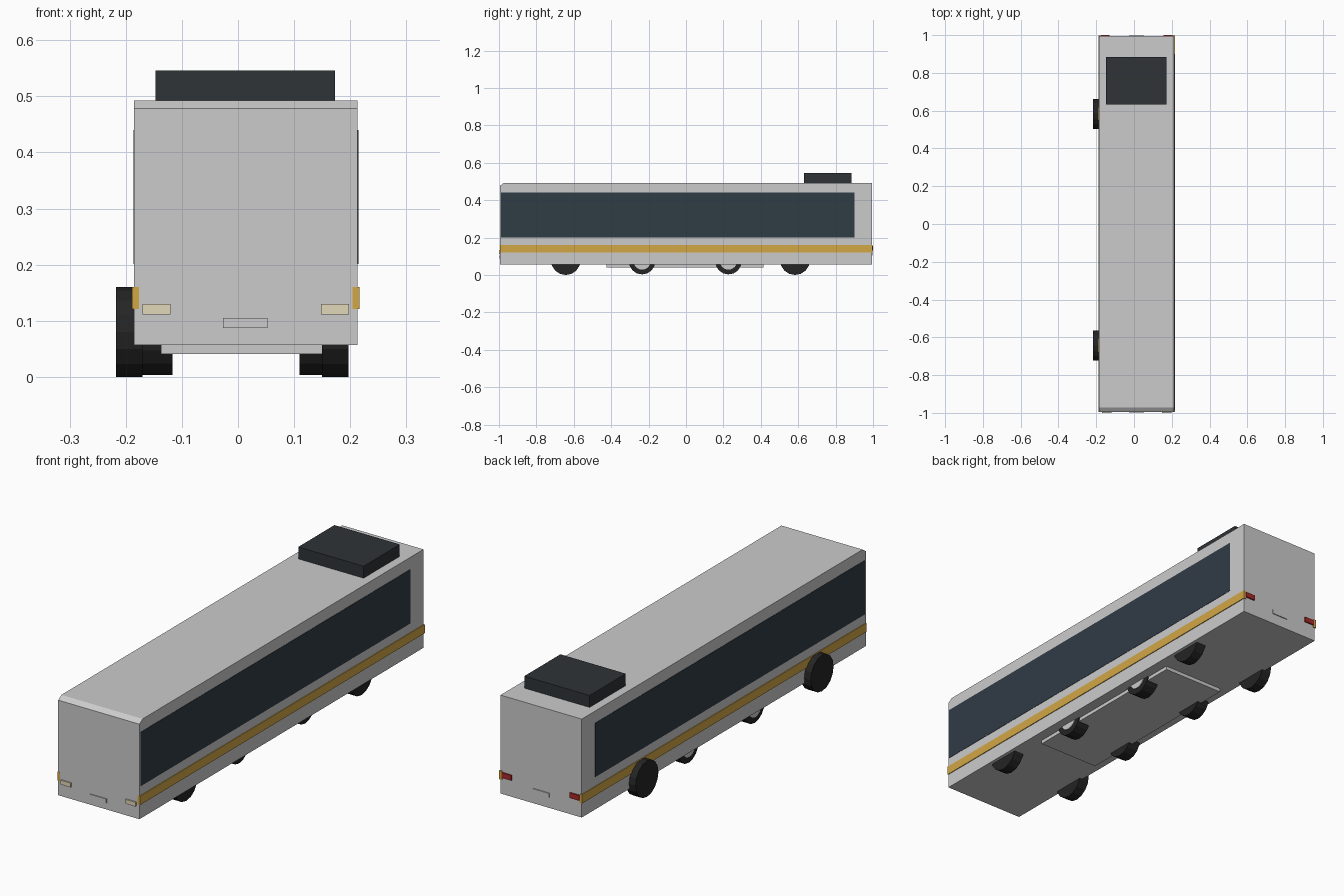
import bpy, bmesh, math
from mathutils import Matrix

if "Cube" in bpy.data.objects:
    bpy.data.objects.remove(bpy.data.objects["Cube"])


def material(name, rgb):
    m = bpy.data.materials.new(name)
    m.diffuse_color = (*rgb, 1)
    m.use_nodes = True
    m.node_tree.nodes["Principled BSDF"].inputs["Base Color"].default_value = m.diffuse_color
    return m


BLACK = material("rubber", (0.018, 0.018, 0.018))
GLASS = material("glass", (0.03, 0.045, 0.06))
GOLD = material("gold_stripe", (0.65, 0.39, 0.06))
CREAM = material("headlight_glass", (0.75, 0.68, 0.48))
RED = material("taillight_glass", (0.4, 0.02, 0.02))
DARK = material("roof_unit_paint", (0.028, 0.033, 0.037))


def finish(name, bm, mat=None):
    bmesh.ops.recalc_face_normals(bm, faces=bm.faces)
    me = bpy.data.meshes.new(name)
    bm.to_mesh(me)
    bm.free()
    if mat:
        me.materials.append(mat)
    ob = bpy.data.objects.new(name, me)
    bpy.context.collection.objects.link(ob)
    return ob


def box(name, x, y, z, mat=None):
    bm = bmesh.new()
    size = [b - a for a, b in (x, y, z)]
    mid = [(a + b) / 2 for a, b in (x, y, z)]
    bmesh.ops.create_cube(bm, size=1, matrix=Matrix.Translation(mid) @ Matrix.Diagonal((*size, 1)))
    return finish(name, bm, mat)


def disc(name, x, y, z, r, mat=None, sides=16):
    bm = bmesh.new()
    m = Matrix.Translation(((x[0] + x[1]) / 2, y, z)) @ Matrix.Rotation(math.pi / 2, 4, 'Y')
    bmesh.ops.create_cone(bm, cap_ends=True, segments=sides, radius1=r, radius2=r,
                          depth=x[1] - x[0], matrix=m)
    return finish(name, bm, mat)


# Body: side profile with a bevelled front roof edge, extruded across
X0, X1 = -0.185, 0.213
MID = (X0 + X1) / 2
bm = bmesh.new()
profile = [(-0.994, 0.057), (0.994, 0.057), (0.994, 0.493), (-0.972, 0.493), (-0.994, 0.478)]
face = bm.faces.new([bm.verts.new((X0, y, z)) for y, z in profile])
ext = bmesh.ops.extrude_face_region(bm, geom=[face])
bmesh.ops.translate(bm, vec=(X1 - X0, 0, 0),
                    verts=[v for v in ext["geom"] if isinstance(v, bmesh.types.BMVert)])
finish("bus_body", bm)

# Roof unit and underfloor tray
box("roof_air_unit", (-0.147, 0.173), (0.632, 0.885), (0.49, 0.546), DARK)
box("underfloor_tray", (-0.137, 0.165), (-0.425, 0.415), (0.041, 0.07))

# Side windows, stripes and lamps, mirrored about the body centre
for label, s in (("left", -1), ("right", 1)):
    def span(a, b):
        return tuple(sorted((MID + s * a, MID + s * b)))
    box(label + "_side_window", span(0.19, 0.2005), (-0.988, 0.9), (0.201, 0.44), GLASS)
    box(label + "_stripe", span(0.19, 0.2025), (-0.995, 0.998), (0.121, 0.16), GOLD)
    box(label + "_headlight", span(0.134, 0.184), (-1.0, -0.985), (0.111, 0.13), CREAM)
    box(label + "_taillight", span(0.143, 0.19), (0.985, 1.0), (0.131, 0.154), RED)

# Number plates
box("front_plate", (-0.027, 0.053), (-0.998, -0.985), (0.087, 0.105))
box("rear_plate", (-0.027, 0.053), (0.985, 0.998), (0.105, 0.123))

# Main wheels
for end, y in (("front", -0.643), ("rear", 0.583)):
    disc(end + "_left_wheel", (-0.217, -0.17), y, 0.08, 0.08, BLACK)
    disc(end + "_right_wheel", (0.15, 0.197), y, 0.08, 0.08, BLACK)

# Middle wheels with grey hubs
for end, y in (("forward", -0.235), ("aft", 0.227)):
    disc(end + "_left_middle_wheel", (-0.172, -0.117), y, 0.074, 0.071, BLACK)
    disc(end + "_right_middle_wheel", (0.11, 0.17), y, 0.074, 0.071, BLACK)
    disc(end + "_left_hub", (-0.176, -0.16), y, 0.074, 0.046)
    disc(end + "_right_hub", (0.16, 0.174), y, 0.074, 0.046)
